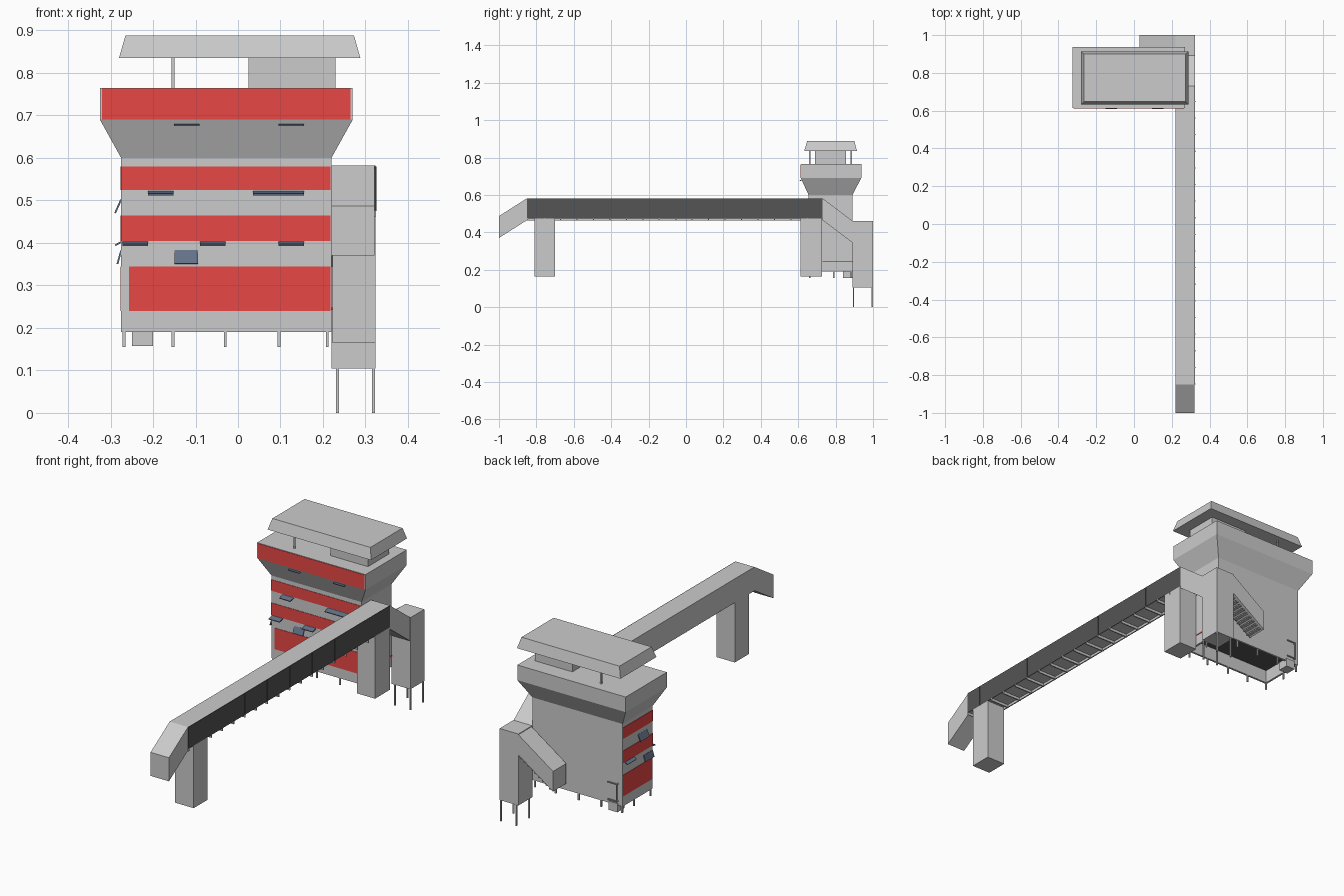
import bpy, bmesh, math
from mathutils import Matrix, Vector

if "Cube" in bpy.data.objects:
    bpy.data.objects.remove(bpy.data.objects["Cube"])


def material(name, rgb):
    m = bpy.data.materials.new(name)
    m.diffuse_color = (*rgb, 1)
    m.use_nodes = True
    m.node_tree.nodes["Principled BSDF"].inputs["Base Color"].default_value = m.diffuse_color
    return m


RED = material("red_paint", (0.8, 0.065, 0.06))
BLACK = material("dark_cladding", (0.09, 0.09, 0.09))
GLASS = material("window_glass", (0.13, 0.17, 0.25))


def finish(name, bm, mat=None):
    bmesh.ops.recalc_face_normals(bm, faces=bm.faces)
    me = bpy.data.meshes.new(name)
    bm.to_mesh(me)
    bm.free()
    ob = bpy.data.objects.new(name, me)
    bpy.context.collection.objects.link(ob)
    if mat:
        me.materials.append(mat)
    return ob


def boxes(name, spans, mat=None):
    """One object from boxes given as (x0, x1, y0, y1, z0, z1)."""
    bm = bmesh.new()
    for x0, x1, y0, y1, z0, z1 in spans:
        m = Matrix.LocRotScale(((x0 + x1) / 2, (y0 + y1) / 2, (z0 + z1) / 2),
                               None, (x1 - x0, y1 - y0, z1 - z0))
        bmesh.ops.create_cube(bm, size=1, matrix=m)
    return finish(name, bm, mat)


def loft(name, sections):
    """Stack of rectangles (x0, x1, y0, y1, z), capped at both ends."""
    bm = bmesh.new()
    rings = [[bm.verts.new(p) for p in ((a, c, z), (b, c, z), (b, d, z), (a, d, z))]
             for a, b, c, d, z in sections]
    for r, s in zip(rings, rings[1:]):
        for i in range(4):
            j = (i + 1) % 4
            bm.faces.new((r[i], r[j], s[j], s[i]))
    bm.faces.new(rings[0])
    bm.faces.new(rings[-1])
    return finish(name, bm)


def prism(name, profile, axis, lo, hi):
    """Profile in (y, z) extruded along x, or in (x, z) extruded along y."""
    bm = bmesh.new()
    put = (lambda p, t: (t, *p)) if axis == "x" else (lambda p, t: (p[0], t, p[1]))
    face = bm.faces.new([bm.verts.new(put(p, lo)) for p in profile])
    ext = bmesh.ops.extrude_face_region(bm, geom=[face])["geom"]
    shift = Vector(put((0, 0), hi - lo))
    bmesh.ops.translate(bm, vec=shift, verts=[v for v in ext if isinstance(v, bmesh.types.BMVert)])
    return finish(name, bm)


def flap(name, pos, width, depth, tilt, turn=0):
    """Hinged window hanging outward from its top edge at pos."""
    bm = bmesh.new()
    m = (Matrix.Translation(pos) @ Matrix.Rotation(turn, 4, "Z") @ Matrix.Rotation(tilt, 4, "X")
         @ Matrix.Translation((0, -depth / 2, 0)) @ Matrix.Diagonal((width, depth, 0.004, 1)))
    bmesh.ops.create_cube(bm, size=1, matrix=m)
    return finish(name, bm, GLASS)


def post(x, y, z0, z1, w=0.007):
    return (x - w / 2, x + w / 2, y - w / 2, y + w / 2, z0, z1)


# Tower with recessed underside and flared crown
loft("tower", [(-0.265, 0.21, 0.665, 0.88, 0.26), (-0.265, 0.21, 0.665, 0.88, 0.19),
               (-0.275, 0.22, 0.655, 0.89, 0.19), (-0.275, 0.22, 0.655, 0.89, 0.60),
               (-0.325, 0.27, 0.614, 0.937, 0.69), (-0.325, 0.27, 0.614, 0.937, 0.765)])
boxes("tower_ceiling", [(-0.265, 0.21, 0.665, 0.88, 0.256, 0.262)], BLACK)
boxes("tower_feet", [post(x, y, 0.155, 0.192) for x in (-0.268, -0.153, -0.03, 0.097, 0.21)
                     for y in (0.662, 0.883)] + [post(-0.268, 0.79, 0.155, 0.192), post(0.21, 0.79, 0.155, 0.192)])
boxes("step_box", [(-0.25, -0.2, 0.84, 0.895, 0.157, 0.2)])

# Painted bands on the front and left walls
rows = [(0.24, 0.345), (0.405, 0.465), (0.525, 0.58)]
boxes("front_bands", [(-0.257 if a < 0.3 else -0.275, 0.218, 0.653, 0.656, a, b) for a, b in rows]
      + [(-0.32, 0.265, 0.612, 0.615, 0.69, 0.763)], RED)
boxes("left_bands", [(-0.277, -0.274, 0.657, 0.888, a, b) for a, b in rows], RED)
boxes("right_stripe", [(0.219, 0.222, 0.73, 0.89, 0.242, 0.248)], RED)

# Hinged windows
for x in (-0.182, 0.065, 0.125):
    flap("upper_window", (x, 0.656, 0.52), 0.06, 0.03, 0.2)
for x in (-0.242, -0.06, 0.125):
    flap("lower_window", (x, 0.656, 0.401), 0.06, 0.03, 0.2)
for x in (-0.121, 0.125):
    flap("crown_window", (x, 0.626, 0.679), 0.06, 0.018, 0.1)
flap("tilted_window", (-0.122, 0.656, 0.383), 0.056, 0.034, 1.2)
for y, z, d, t in ((0.735, 0.502, 0.035, 1.15), (0.835, 0.402, 0.016, 0.5), (0.69, 0.382, 0.033, 1.3)):
    flap("side_window", (-0.275, y, z), 0.07, d, t, -math.pi / 2)

# Door rail on the back wall
boxes("back_rail", [(-0.252, -0.247, 0.898, 0.903, 0.21, 0.30)]
      + [(-0.252, -0.2, 0.898, 0.903, z, z + 0.005) for z in (0.21, 0.295)]
      + [(-0.252, -0.247, 0.888, 0.903, z, z + 0.005) for z in (0.21, 0.295)])

# Rooftop
boxes("penthouse", [(0.025, 0.23, 0.69, 0.855, 0.764, 0.837)])
boxes("roof_posts", [post(-0.153, y, 0.764, 0.837) for y in (0.662, 0.883)])
loft("canopy", [(-0.28, 0.288, 0.632, 0.914, 0.835), (-0.265, 0.273, 0.648, 0.9, 0.888)])

# Long covered bridge with ribs underneath
boxes("bridge", [(0.22, 0.321, -0.85, 0.73, 0.475, 0.582), (0.22, 0.226, -0.85, 0.73, 0.463, 0.476)])
boxes("bridge_cladding", [(0.320, 0.324, -0.85, 0.73, 0.475, 0.582)], BLACK)
boxes("bridge_ribs", [(0.22, 0.325, y, y + 0.006, 0.462, 0.477)
                      for y in (-0.85 + 0.088 * i for i in range(18))])
boxes("bridge_seams", [(0.323, 0.3255, y, y + 0.004, 0.475, 0.58)
                       for y in (-0.762 + 0.176 * i for i in range(9))], BLACK)

# Front chute and its pier
prism("front_chute", [(-1, 0.37), (-0.85, 0.465), (-0.85, 0.582), (-1, 0.487)], "x", 0.22, 0.321)
boxes("front_pier", [(0.222, 0.324, -0.81, -0.7, 0.165, 0.476)])
boxes("tower_pier", [(0.224, 0.324, 0.612, 0.728, 0.165, 0.476)])

# Sloped stair housing down to the rear landing
prism("rear_slope", [(0.73, 0.465), (0.73, 0.582), (0.892, 0.46), (0.892, 0.343)], "x", 0.22, 0.322)
boxes("rear_landing", [(0.22, 0.323, 0.89, 1, 0.105, 0.46)])
boxes("landing_legs", [post(x, y, 0, 0.107) for x in (0.234, 0.319) for y in (0.896, 0.995)])

# Stair housing behind the tower, with treads showing below
prism("back_stair_housing", [(0.225, 0.36), (0.225, 0.46), (0.03, 0.325), (0.03, 0.225)], "y", 0.896, 1)
boxes("back_stair_treads", [(0.04 + 0.02 * i, 0.058 + 0.02 * i, 0.906, 0.99,
                             0.225 + 0.0138 * i, 0.231 + 0.0138 * i) for i in range(9)])
